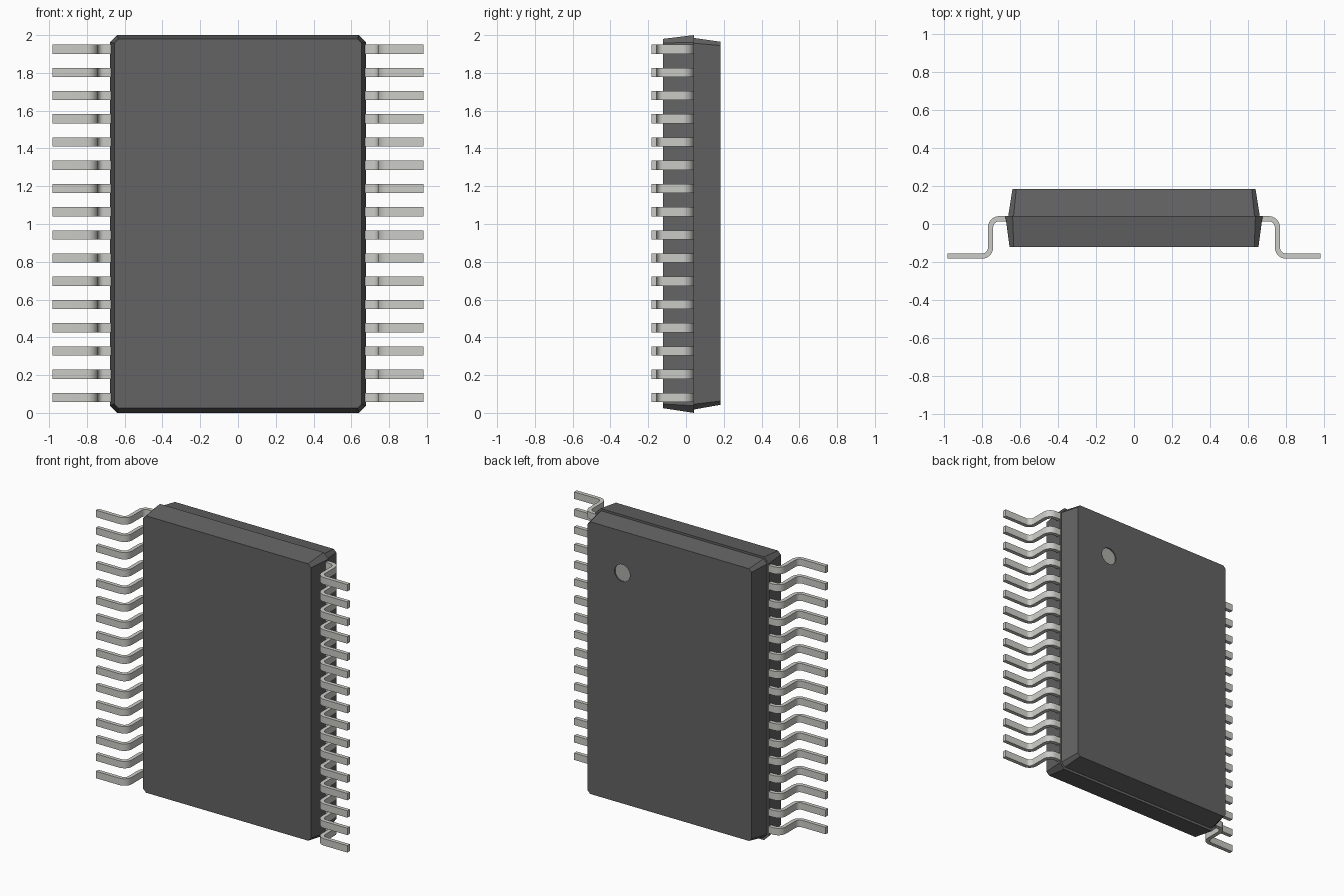
import bpy, bmesh
from math import radians, cos, sin, pi

if "Cube" in bpy.data.objects:
    bpy.data.objects.remove(bpy.data.objects["Cube"])


def material(name, r, g, b):
    m = bpy.data.materials.new(name)
    m.diffuse_color = (r, g, b, 1)
    m.use_nodes = True
    m.node_tree.nodes["Principled BSDF"].inputs["Base Color"].default_value = m.diffuse_color
    return m


def make_object(name, bm, mat):
    bmesh.ops.recalc_face_normals(bm, faces=bm.faces[:])
    me = bpy.data.meshes.new(name)
    bm.to_mesh(me)
    bm.free()
    me.materials.append(mat)
    ob = bpy.data.objects.new(name, me)
    bpy.context.collection.objects.link(ob)
    return ob


def ring(bm, y, w, z0, z1, c):
    # rectangle with chamfered corners in the plane y
    pts = [(w - c, z0), (w, z0 + c), (w, z1 - c), (w - c, z1),
           (c - w, z1), (-w, z1 - c), (-w, z0 + c), (c - w, z0)]
    return [bm.verts.new((x, y, z)) for x, z in pts]


def tapered_slab(name, a, b, mat):
    bm = bmesh.new()
    ra, rb = ring(bm, *a), ring(bm, *b)
    bm.faces.new(ra)
    bm.faces.new(rb)
    for i in range(8):
        j = (i + 1) % 8
        bm.faces.new((ra[i], ra[j], rb[j], rb[i]))
    return make_object(name, bm, mat)


def cylinder(name, x, y, z, radius, depth, mat):
    bpy.ops.mesh.primitive_cylinder_add(vertices=32, radius=radius, depth=depth,
                                        location=(x, y, z), rotation=(pi / 2, 0, 0))
    ob = bpy.context.object
    ob.name = name
    ob.data.materials.append(mat)
    return ob


dark = material("dark_plastic", 0.125, 0.125, 0.125)
metal = material("pin_metal", 0.60, 0.60, 0.57)
dot_grey = material("dot_grey", 0.42, 0.42, 0.40)

# Package body: two tapered halves meeting with a small step
MID, BACK = 0.042, 0.183
tapered_slab("body_front_half", (-0.122, 0.655, 0.025, 1.98, 0.022),
             (MID, 0.677, 0.0, 2.0, 0.038), dark)
back = tapered_slab("body_back_half", (MID, 0.662, 0.018, 1.985, 0.028),
                    (BACK, 0.64, 0.043, 1.965, 0.02), dark)

# Recessed marker dot on the back face
DX, DZ, DR, DEPTH = 0.37, 1.67, 0.06, 0.01
cutter = cylinder("dot_cutter", DX, BACK, DZ, DR, DEPTH * 2, dark)
cut = back.modifiers.new("dot_recess", 'BOOLEAN')
cut.operation = 'DIFFERENCE'
cut.solver = 'EXACT'
cut.object = cutter
cutter.hide_render = True
cutter.hide_set(True)
cylinder("marker_dot", DX, BACK - DEPTH - 0.003, DZ, DR, 0.01, dot_grey)

# Gull-wing pins: one bent strip, arrayed up the side and mirrored
PIN_X, TOP_Y, FOOT_Y, R, T = 0.755, 0.028, -0.169, 0.045, 0.0137
SEG = 6


def pin_side(d):
    pts = [(0.63, TOP_Y + d)]
    for i in range(SEG + 1):
        a = radians(90 - 90 * i / SEG)
        pts.append((PIN_X - R + (R + d) * cos(a), TOP_Y - R + (R + d) * sin(a)))
    for i in range(SEG + 1):
        a = radians(180 + 90 * i / SEG)
        pts.append((PIN_X + R + (R - d) * cos(a), FOOT_Y + R + (R - d) * sin(a)))
    return pts + [(0.982, FOOT_Y + d)]


Z0, PITCH, HALF = 0.082, 0.1229, 0.0245
bm = bmesh.new()
rows = []
for (ox, oy), (ix, iy) in zip(pin_side(T), pin_side(-T)):
    rows.append([bm.verts.new(p) for p in (
        (ox, oy, Z0 - HALF), (ox, oy, Z0 + HALF),
        (ix, iy, Z0 + HALF), (ix, iy, Z0 - HALF))])
bm.faces.new(rows[0])
bm.faces.new(rows[-1])
for p, q in zip(rows, rows[1:]):
    for i in range(4):
        j = (i + 1) % 4
        bm.faces.new((p[i], p[j], q[j], q[i]))
pins = make_object("pins", bm, metal)
bpy.ops.object.select_all(action='DESELECT')
pins.select_set(True)
bpy.context.view_layer.objects.active = pins
bpy.ops.object.shade_smooth_by_angle(angle=radians(30))

arr = pins.modifiers.new("row", 'ARRAY')
arr.count = 16
arr.use_relative_offset = False
arr.use_constant_offset = True
arr.constant_offset_displace = (0, 0, PITCH)
mir = pins.modifiers.new("both_sides", 'MIRROR')
mir.use_axis = (True, False, False)
